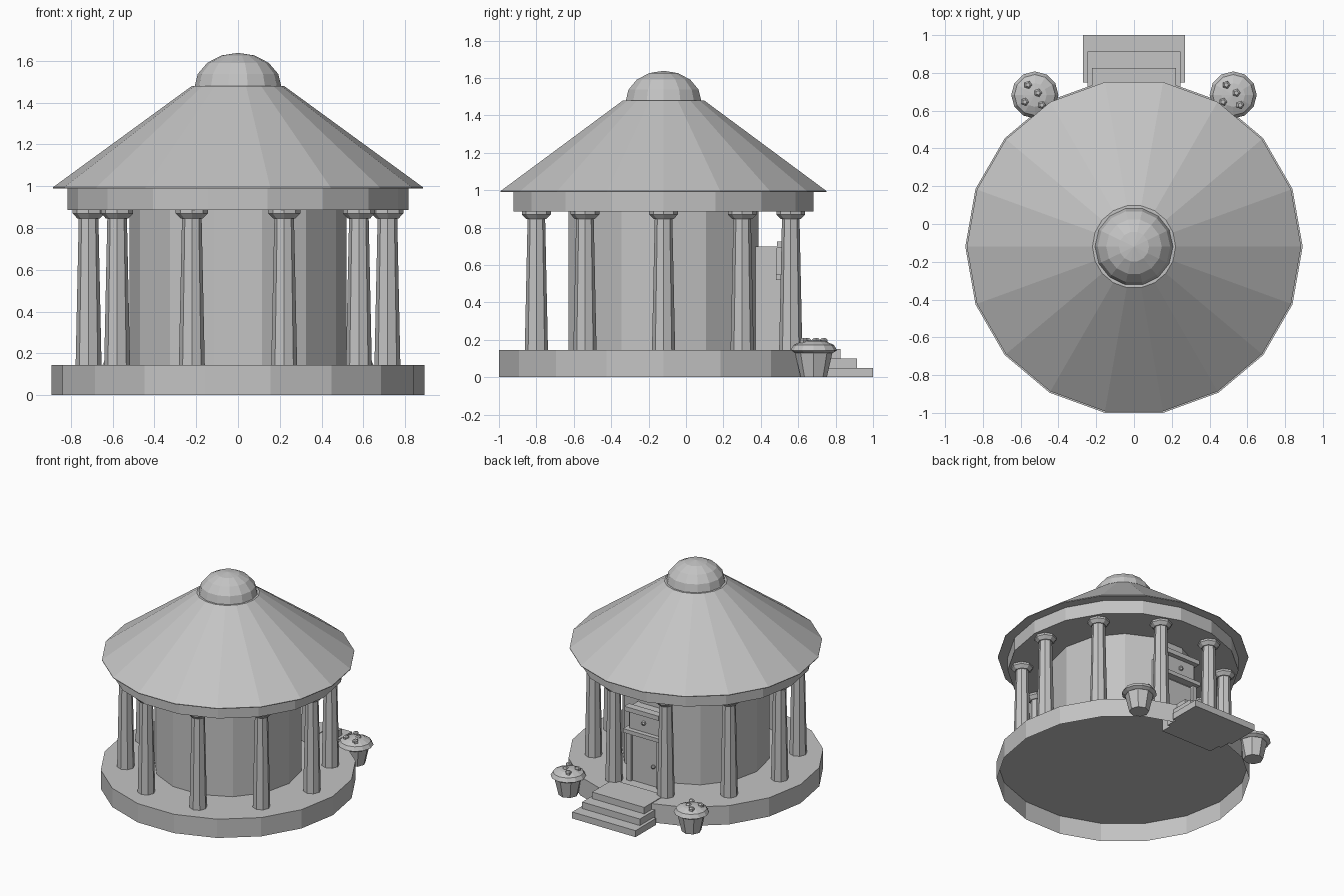
import bpy, bmesh, math
from mathutils import Matrix

old = bpy.data.objects.get("Cube")
if old:
    bpy.data.objects.remove(old, do_unlink=True)

stone = bpy.data.materials.new("grey stone")
stone.use_nodes = True
GREY = (0.55, 0.55, 0.55, 1)
stone.diffuse_color = GREY
stone.node_tree.nodes["Principled BSDF"].inputs["Base Color"].default_value = GREY

CY = -0.12        # centre of the round building
FLOOR = 0.145
EAVES = 0.885


def finish(name, bm):
    bmesh.ops.recalc_face_normals(bm, faces=bm.faces)
    mesh = bpy.data.meshes.new(name)
    bm.to_mesh(mesh)
    bm.free()
    mesh.materials.append(stone)
    obj = bpy.data.objects.new(name, mesh)
    bpy.context.collection.objects.link(obj)
    return obj


def lathe(name, profile, sides, x=0, y=CY, open_bottom=False):
    """Faceted solid of revolution from (radius, height) points, bottom to top."""
    bm = bmesh.new()
    rings = []
    for r, z in profile:
        rings.append([bm.verts.new((x + r * math.cos(math.tau * i / sides),
                                    y + r * math.sin(math.tau * i / sides), z))
                      for i in range(sides)])
    for low, high in zip(rings, rings[1:]):
        for i in range(sides):
            j = (i + 1) % sides
            bm.faces.new((low[i], low[j], high[j], high[i]))
    if not open_bottom:
        bm.faces.new(rings[0])
    bm.faces.new(rings[-1])
    bmesh.ops.remove_doubles(bm, verts=bm.verts, dist=0.0005)
    return finish(name, bm)


def box(name, x, y, z):
    """Box from (low, high) ranges."""
    bm = bmesh.new()
    bmesh.ops.create_cube(bm, size=1)
    for v in bm.verts:
        for k, (low, high) in enumerate((x, y, z)):
            v.co[k] = high if v.co[k] > 0 else low
    return finish(name, bm)


def ball(name, x, y, z, r):
    bm = bmesh.new()
    bmesh.ops.create_uvsphere(bm, u_segments=6, v_segments=4, radius=r,
                              matrix=Matrix.Translation((x, y, z)))
    return finish(name, bm)


def dome(r, z, height, steps):
    """Quarter ellipse profile ending in a pole."""
    turns = [math.pi / 2 * i / steps for i in range(steps)]
    return [(r * math.cos(a), z + height * math.sin(a)) for a in turns] + [(0, z + height)]


# Round platform (hollow underneath), inner wall, beam and roof
lathe("platform", [(0.893, 0), (0.893, FLOOR)], 18, open_bottom=True)
lathe("inner_wall", [(0.52, FLOOR), (0.52, EAVES)], 14)
lathe("ring_beam", [(0.815, EAVES), (0.815, 0.99)], 18)
lathe("roof", [(0.885, 0.99), (0.885, 0.995), (0.22, 1.48)], 18)
lathe("roof_dome", dome(0.208, 1.475, 0.163, 4), 14)

# Ten tapered columns with capitals
for i in range(10):
    a = math.tau * i / 10
    px, py = 0.715 * math.cos(a), CY + 0.715 * math.sin(a)
    lathe(f"column_{i + 1}", [(0.062, FLOOR), (0.047, 0.846)], 8, px, py)
    lathe(f"capital_{i + 1}", [(0.054, 0.846), (0.077, 0.87), (0.077, EAVES)], 8, px, py)

# Entrance at the back: porch, door, jambs, ledges and sign panel
box("porch", (-0.145, 0.145), (0.3, 0.487), (FLOOR, 0.7))
box("door", (-0.11, 0.11), (0.48, 0.495), (FLOOR, 0.51))
for side, s in (("left", 1), ("right", -1)):
    box(f"{side}_jamb", sorted((s * 0.11, s * 0.145)), (0.48, 0.515), (FLOOR, 0.52))
box("door_ledge", (-0.155, 0.155), (0.48, 0.545), (0.52, 0.55))
box("sign_panel", (-0.125, 0.125), (0.48, 0.51), (0.55, 0.69))
box("cornice", (-0.145, 0.145), (0.487, 0.545), (0.69, 0.725))
ball("sign_stud", 0, 0.515, 0.62, 0.018)
ball("door_knob", -0.075, 0.505, 0.3, 0.016)

# Three steps, each reaching the ground
for i in range(3):
    half = 0.27 - 0.024 * i
    front = 1.0 - 0.087 * i
    box(f"step_{i + 1}", (-half, half), (front - 0.25, front), (0, 0.05 * (i + 1)))

# Planters either side of the steps
for side, s in (("left", 1), ("right", -1)):
    px, py = s * 0.525, 0.683
    lathe(f"{side}_pot", [(0.07, 0), (0.102, 0.14)], 8, px, py)
    lathe(f"{side}_shrub", [(0.102, 0.13)] + dome(0.125, 0.143, 0.058, 3), 12, px, py)
    for k in range(4):
        a = math.tau * k / 4 + 0.6
        r = 0.065 if k else 0.02
        lathe(f"{side}_bud_{k + 1}", [(0.02, 0.17), (0.022, 0.2), (0.012, 0.21)], 5,
              px + r * math.cos(a), py + r * math.sin(a))
